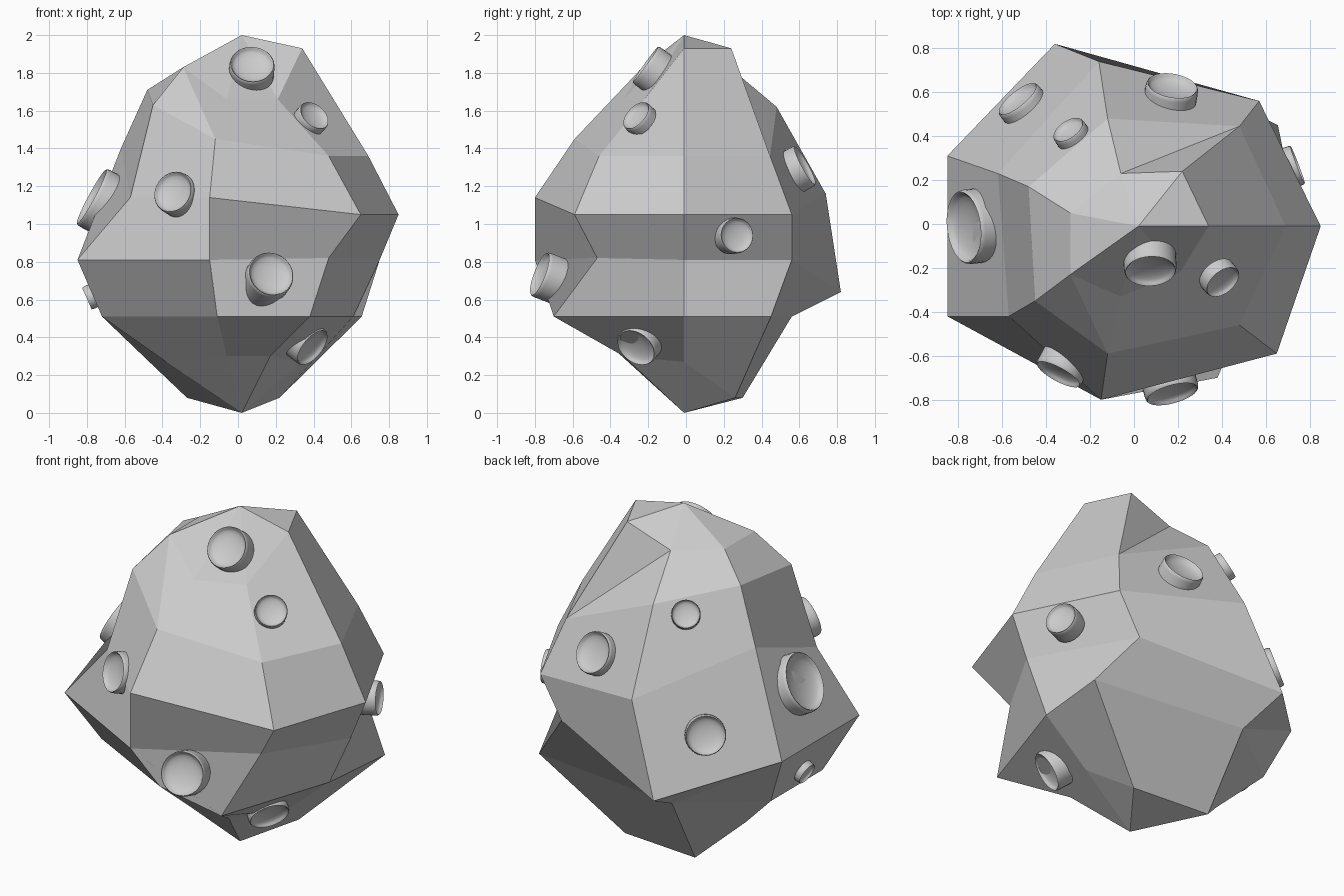
import bpy, bmesh, math
from mathutils import Vector

if "Cube" in bpy.data.objects:
    bpy.data.objects.remove(bpy.data.objects["Cube"])

# Rock body: six uneven rings of seven corners each, between two poles
RINGS = [
    [(.34, -.01, 1.93), (.22, .24, 1.93), (-.06, .23, 1.83), (-.29, .05, 1.83),
     (-.29, -.23, 1.83), (-.06, -.33, 1.66), (.21, -.22, 1.66)],
    [(.69, -.01, 1.36), (.48, .445, 1.36), (-.12, .48, 1.62), (-.48, .17, 1.71),
     (-.45, -.35, 1.63), (-.12, -.59, 1.45), (.48, -.46, 1.36)],
    [(.85, -.01, 1.05), (.57, .56, 1.05), (-.16, .74, 1.16), (-.62, .23, 1.4),
     (-.57, -.42, 1.14), (-.15, -.8, 1.14), (.65, -.59, 1.05)],
    [(.75, -.01, .81), (.43, .56, .81), (-.36, .82, .64), (-.85, .31, .81),
     (-.85, -.42, .81), (-.15, -.8, .81), (.48, -.47, .82)],
    [(.61, -.01, .51), (.655, .45, .51), (-.3, .56, .51), (-.72, .23, .51),
     (-.72, -.26, .51), (-.11, -.58, .51), (.38, -.7, .51)],
    [(.33, -.01, .27), (.22, .26, .08), (-.27, .3, .08), (-.48, .12, .28),
     (-.38, -.14, .27), (-.06, -.34, .3), (.17, -.33, .3)],
]
# Facets folded along a chosen diagonal: (ring, side): True = upper-left to lower-right
FOLDS = {(0, 1): False, (0, 4): True, (3, 2): False}


def finish(bm, name):
    bmesh.ops.recalc_face_normals(bm, faces=bm.faces)
    me = bpy.data.meshes.new(name)
    bm.to_mesh(me)
    bm.free()
    ob = bpy.data.objects.new(name, me)
    bpy.context.collection.objects.link(ob)
    return ob


def make_rock():
    bm = bmesh.new()
    top = bm.verts.new((.02, -.01, 2))
    bottom = bm.verts.new((.02, -.01, 0))
    rings = [[bm.verts.new(p) for p in ring] for ring in RINGS]
    for i in range(7):
        j = (i + 1) % 7
        bm.faces.new((top, rings[0][i], rings[0][j]))
        bm.faces.new((bottom, rings[-1][j], rings[-1][i]))
        for k, (a, b) in enumerate(zip(rings, rings[1:])):
            fold = FOLDS.get((k, i))
            if fold is None:
                bm.faces.new((a[i], b[i], b[j], a[j]))
            elif fold:
                bm.faces.new((a[i], b[i], b[j]))
                bm.faces.new((a[i], b[j], a[j]))
            else:
                bm.faces.new((a[i], b[i], a[j]))
                bm.faces.new((b[i], b[j], a[j]))
    return finish(bm, "rock_body")


# Crater: a short round collar with a rolled lip and a shallow bowl
def make_crater(name, tip, normal, r, depth, seg=32):
    profile = [(r, -depth), (r, -.02), (.985 * r, -.006), (.95 * r, 0), (.91 * r, -.004)]
    for k in range(1, 6):
        a = k / 6 * math.pi / 2
        profile.append((.91 * r * math.cos(a), -.004 - .28 * r * math.sin(a)))
    bm = bmesh.new()
    loops = []
    for pr, pz in profile:
        loops.append([bm.verts.new((pr * math.cos(2 * math.pi * i / seg),
                                    pr * math.sin(2 * math.pi * i / seg), pz))
                      for i in range(seg)])
    for a, b in zip(loops, loops[1:]):
        for i in range(seg):
            j = (i + 1) % seg
            bm.faces.new((a[i], a[j], b[j], b[i]))
    centre = bm.verts.new((0, 0, -.004 - .28 * r))
    for i in range(seg):
        bm.faces.new((loops[-1][i], loops[-1][(i + 1) % seg], centre))
    bm.faces.new(loops[0][::-1])
    ob = finish(bm, name)
    ob.location = tip
    ob.rotation_mode = 'QUATERNION'
    ob.rotation_quaternion = Vector(normal).to_track_quat('Z', 'Y')
    bpy.ops.object.select_all(action='DESELECT')
    ob.select_set(True)
    bpy.context.view_layer.objects.active = ob
    bpy.ops.object.shade_smooth_by_angle(angle=math.radians(40))


make_rock()

# name, lip centre, facing direction, radius, collar depth
CRATERS = [
    ("crater_top_front", (.075, -.215, 1.845), (.05, -.8, .58), .12, .1),
    ("crater_sunken", (.405, -.265, 1.575), (.5, -.6, .55), .09, .06),
    ("crater_front_left", (-.345, -.685, 1.17), (-.45, -.83, .28), .115, .15),
    ("crater_left_large", (-.775, -.015, 1.145), (-.87, -.1, .47), .17, .16),
    ("crater_left_low", (-.8, 0, .605), (-.9, 0, -.4), .065, .08),
    ("crater_back_upper", (-.3, .43, 1.59), (-.48, .7, .5), .08, .1),
    ("crater_back_left", (-.53, .57, .98), (-.6, .74, .32), .112, .14),
    ("crater_back", (.175, .63, 1.31), (.15, .86, .47), .12, .14),
    ("crater_front_low", (.175, -.775, .735), (.25, -.91, .35), .125, .24),
    ("crater_right_low", (.395, -.265, .345), (.68, -.45, -.55), .115, .14),
    ("crater_right", (.745, .27, .94), (.93, .36, .05), .095, .1),
]
for c in CRATERS:
    make_crater(*c)
